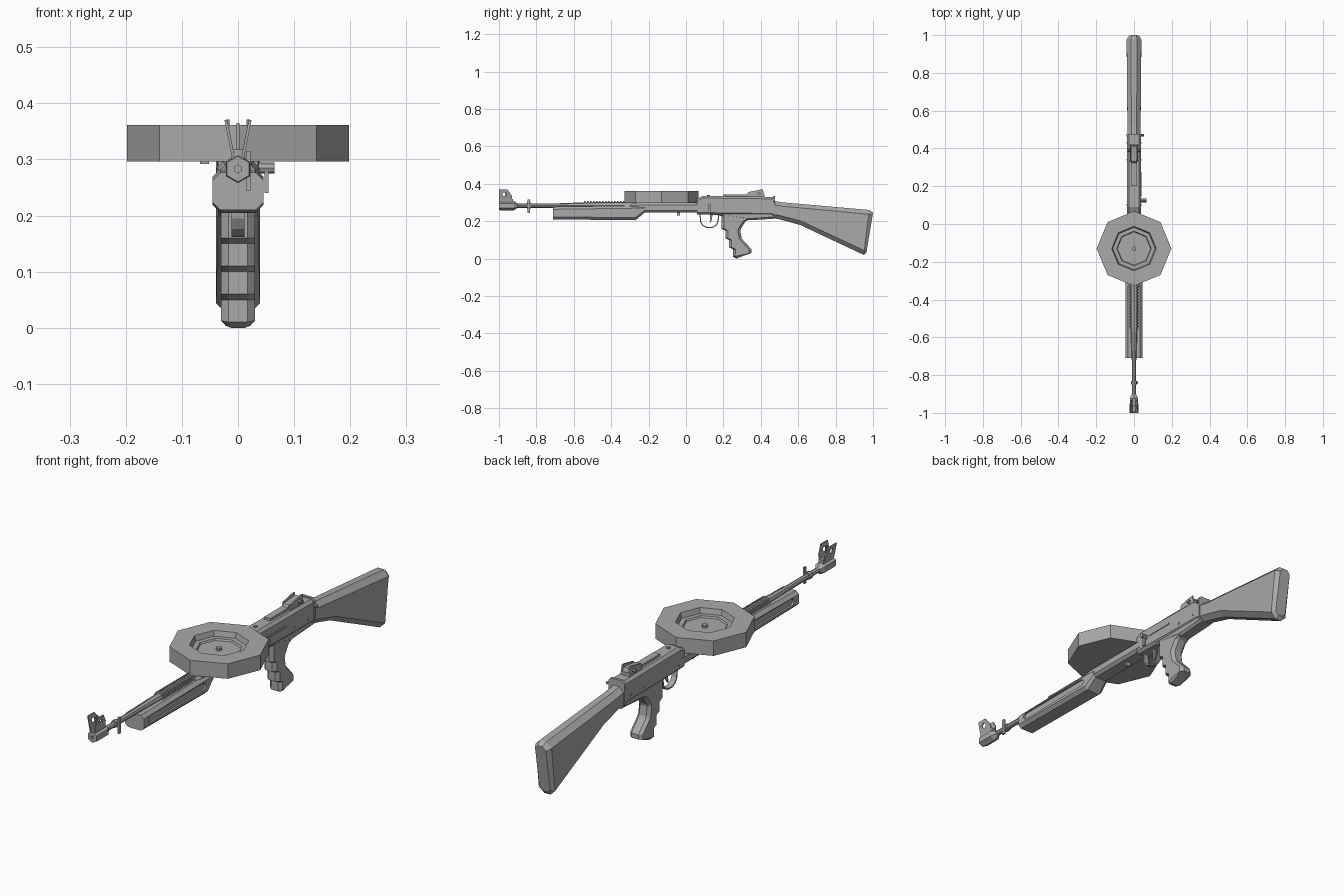
import bpy
import bmesh
from math import sin, cos, pi
from mathutils import Vector

cube = bpy.data.objects.get("Cube")
if cube:
    bpy.data.objects.remove(cube, do_unlink=True)

GREY = (.4, .4, .4, 1)
SIDES = {"left": 1, "right": -1}
grey = bpy.data.materials.new("plain_grey")
grey.use_nodes = True
grey.diffuse_color = GREY
grey.node_tree.nodes["Principled BSDF"].inputs["Base Color"].default_value = GREY


def finish(name, bm):
    bmesh.ops.recalc_face_normals(bm, faces=bm.faces)
    mesh = bpy.data.meshes.new(name)
    bm.to_mesh(mesh)
    bm.free()
    mesh.materials.append(grey)
    obj = bpy.data.objects.new(name, mesh)
    bpy.context.collection.objects.link(obj)
    return obj


def bridge(name, rings):
    """Skin a row of equal rings and cap both ends."""
    bm = bmesh.new()
    rows = [[bm.verts.new(point) for point in ring] for ring in rings]
    for near, far in zip(rows, rows[1:]):
        for i in range(len(near)):
            bm.faces.new((near[i - 1], near[i], far[i], far[i - 1]))
    bm.faces.new(rows[0])
    bm.faces.new(rows[-1])
    return finish(name, bm)


def loft(name, sections, chamfer=.3):
    """Chamfered sections, each a (y, z) start, a (y, z) end and a half width."""
    rings = []
    for start, end, width in sections:
        start, end = Vector((0, *start)), Vector((0, *end))
        bevel = width * chamfer
        step = (end - start).normalized() * bevel
        half = [(width - bevel, start), (width, start + step),
                (width, end - step), (width - bevel, end)]
        right = [point + Vector((x, 0, 0)) for x, point in half]
        left = [point - Vector((x, 0, 0)) for x, point in reversed(half)]
        rings.append(right + left)
    return bridge(name, rings)


def lathe(name, profile, axis, centre=(0, 0, 0), sides=8):
    """Turn (radius, distance) points about an axis."""
    rings = []
    for radius, along in profile:
        ring = []
        for k in range(sides):
            angle = 2 * pi * k / sides
            u, v = radius * cos(angle), radius * sin(angle)
            offset = {"X": (along, u, v), "Y": (v, along, u), "Z": (u, v, along)}[axis]
            ring.append(Vector(centre) + Vector(offset))
        rings.append(ring)
    return bridge(name, rings)


def pin(name, radius, start, end, axis, centre):
    return lathe(name, [(radius, start), (radius, end)], axis, centre)


def plate(name, outline, *sides):
    """Side outline of (y, z) points with a thickness in x."""
    return bridge(name, [[(x, y, z) for y, z in outline] for x in sides])


def box(name, centre, size):
    low, high = Vector(centre) - Vector(size) / 2, Vector(centre) + Vector(size) / 2
    return plate(name, [(low.y, low.z), (high.y, low.z), (high.y, high.z), (low.y, high.z)],
                 low.x, high.x)


def cut(target, cutter):
    modifier = target.modifiers.new("cut", "BOOLEAN")
    modifier.operation = "DIFFERENCE"
    modifier.solver = "EXACT"
    modifier.object = cutter
    cutter.hide_render = True
    cutter.hide_set(True)


# Stock with a tilted, rounded butt
loft("stock", [
    ((.46, .31), (.42, .225), .034),
    ((.52, .3), (.5, .21), .034),
    ((.64, .29), (.61, .18), .036),
    ((.98, .26), (.95, .02), .039),
    ((1, .245), (.965, .035), .026)], chamfer=.6)

# Receiver
loft("receiver_rear", [
    ((.06, .32), (.06, .235), .036),
    ((.09, .335), (.09, .235), .037),
    ((.47, .33), (.47, .23), .036)])
loft("receiver_front", [
    ((-.33, .29), (-.33, .25), .032),
    ((-.25, .297), (-.25, .247), .038),
    ((.08, .297), (.08, .247), .038)])
loft("receiver_collar", [((y, .335), (y, .222), .039) for y in (.465, .477)])
pin("collar_pin", .006, -.04, .052, "X", (0, .47, .305))
box("bolt_slot_strip", (.037, .21, .288), (.006, .13, .008))
for place, y in {"front": .1, "middle": .34, "rear": .43}.items():
    pin(f"receiver_rivet_{place}", .005, -.039, .039, "X", (0, y, .26))
box("receiver_lug", (0, -.04, .24), (.016, .014, .02))

# Fore-end with a long round-ended slot on each side
handguard = loft("handguard", [
    ((-.71, .277), (-.71, .21), .045),
    ((-.27, .283), (-.27, .205), .045),
    ((-.22, .283), (-.22, .247), .039)])
slot = []
for k in range(14):
    angle = pi * (k + .5) / 7
    end = -.3 if cos(angle) > 0 else -.66
    slot.append((end + .016 * cos(angle), .247 + .016 * sin(angle)))
for side, sign in SIDES.items():
    cut(handguard, plate(f"slot_cutter_{side}", slot, sign * .037, sign * .07))

# Barrel, cooling fins and muzzle
BORE = (0, 0, .283)
lathe("barrel", [(.011, -.93), (.012, -.7), (.018, -.54), (.02, -.25)], "Y", BORE)
PITCH = .016
fins = []
for i in range(15):
    front = i * PITCH - .545
    back = front + PITCH / 2
    fins += [(.017, front), (.024, front), (.024, back), (.017, back)]
lathe("cooling_fins", fins, "Y", BORE)
lathe("muzzle", [(.007, -.96), (.007, -1), (.023, -1), (.025, -.99), (.025, -.92), (.012, -.9)],
      "Y", BORE, sides=6)
pin("barrel_band", .016, -.85, -.83, "Y", BORE)
box("barrel_lever", (.018, -.84, .28), (.008, .014, .07))

# Front sight: a post between two flared ears
box("front_sight_base", (0, -.96, .31), (.024, .07, .016))
box("front_sight_post", (0, -.965, .34), (.005, .008, .05))
for side, sign in SIDES.items():
    ear = plate(f"front_sight_ear_{side}", [
        (-1, .305), (-1, .37), (-.955, .37), (-.93, .335), (-.93, .305)],
        sign * .006, sign * .011)
    for vertex in ear.data.vertices:
        vertex.co.x += sign * (vertex.co.z - .305) / 5
    cut(ear, pin(f"ear_hole_cutter_{side}", .011, -.05, .05, "X", (0, -.97, .344)))

# Pan magazine with a sunk centre
PAN = (0, -.13, 0)
lathe("pan_magazine", [(.198, .296), (.198, .361), (.118, .361), (.112, .338),
                       (.092, .338), (.088, .331)], "Z", PAN)
pin("pan_knob", .012, .33, .343, "Z", PAN)
box("pan_latch", (-.06, -.1, .295), (.016, .03, .006))

# Rear sight
box("rear_sight_bed", (0, .31, .337), (.03, .22, .014))
plate("rear_sight_ramp", [(.32, .34), (.33, .352), (.41, .36), (.42, .335)], -.013, .013)
for side, sign in SIDES.items():
    plate(f"rear_sight_wing_{side}", [(.33, .33), (.335, .356), (.41, .371), (.42, .33)],
          sign * .015, sign * .021)
pin("rear_sight_drum", .008, -.032, .032, "X", (0, .39, .348))
pin("receiver_top_button", .008, .33, .34, "Z", (0, .12, 0))

# Charging handle on the left side
pin("charging_handle", .01, .03, .065, "X", (0, .125, .285))
box("charging_handle_stem", (.051, .125, .26), (.007, .012, .04))

# Grip with evenly spaced finger steps in front and a curved back
grip = []
for i in range(4):
    for z in (.2 - i / 20, .16 - i / 20):
        back = min(.35, .29 + 8 * (z - .14) ** 2)
        grip.append(((.19 + i / 50, z), (back, max(z, .03)), .03))
grip.insert(0, ((.19, .24), (.4, .24), .03))
grip.append(((.27, 0), (.32, .02), .022))
loft("grip", grip, chamfer=.45)
loft("grip_root", [
    ((.18, .25), (.18, .228), .03),
    ((.34, .25), (.34, .205), .031),
    ((.48, .25), (.48, .214), .033)])

# Trigger and its bent strip guard
bm = bmesh.new()
strip = []
for k in range(9):
    angle = pi * k / 8
    y, z = .125 - .05 * cos(angle), .235 - .07 * abs(sin(angle)) ** .6
    strip.append([bm.verts.new((x, y, z)) for x in (-.012, .012)])
for near, far in zip(strip, strip[1:]):
    bm.faces.new((near[0], near[1], far[1], far[0]))
guard = finish("trigger_guard", bm)
thickness = guard.modifiers.new("thickness", "SOLIDIFY")
thickness.thickness = .006
thickness.offset = 0
plate("trigger", [(.128, .24), (.142, .24), (.138, .205), (.125, .187), (.13, .21)], -.005, .005)
